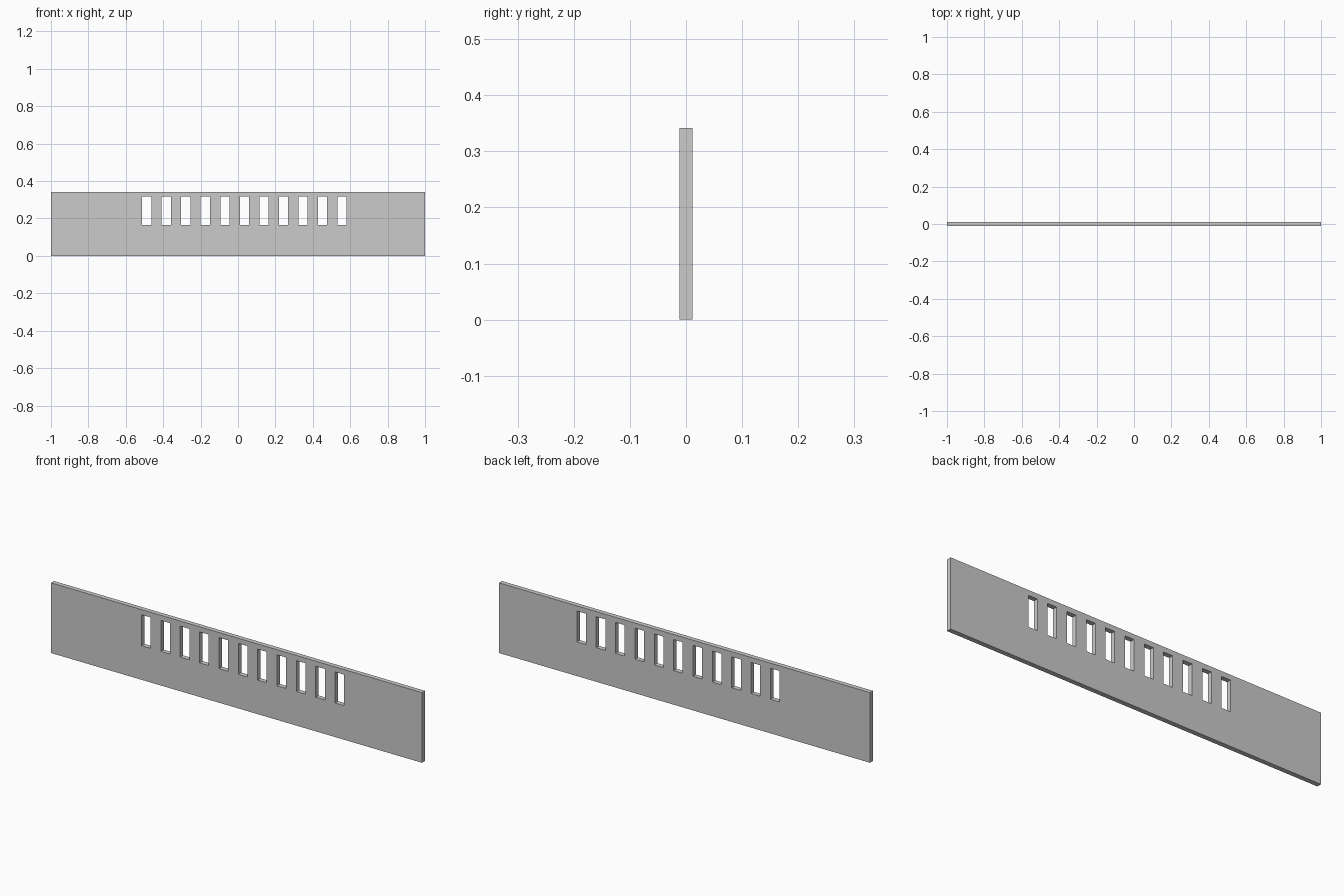
import bpy

if "Cube" in bpy.data.objects:
    bpy.data.objects.remove(bpy.data.objects["Cube"])

LENGTH, THICK, HEIGHT = 2.0, 0.023, 0.342
SLOTS, PITCH = 11, 0.1044
SLOT_W, SLOT_BOTTOM, SLOT_TOP = 0.049, 0.166, 0.317
FIRST_X = -0.488


def box(name, size, centre):
    bpy.ops.mesh.primitive_cube_add(size=1, location=centre)
    ob = bpy.context.object
    ob.name = name
    ob.scale = size
    bpy.ops.object.transform_apply(location=False, rotation=False, scale=True)
    return ob


# Flat upright panel
panel = box("slotted_panel", (LENGTH, THICK, HEIGHT), (0, 0, HEIGHT / 2))

# Row of rectangular slot cutters
cutter = box("slot_cutter", (SLOT_W, THICK * 4, SLOT_TOP - SLOT_BOTTOM),
             (FIRST_X, 0, (SLOT_BOTTOM + SLOT_TOP) / 2))
row = cutter.modifiers.new("slot_row", 'ARRAY')
row.count = SLOTS
row.use_relative_offset = False
row.use_constant_offset = True
row.constant_offset_displace = (PITCH, 0, 0)
cutter.hide_render = True
cutter.display_type = 'WIRE'

# Cut the slots through the panel
cut = panel.modifiers.new("slots", 'BOOLEAN')
cut.operation = 'DIFFERENCE'
cut.solver = 'EXACT'
cut.object = cutter
bpy.context.view_layer.objects.active = panel
bpy.ops.object.modifier_apply(modifier=cut.name)
bpy.data.objects.remove(cutter, do_unlink=True)
